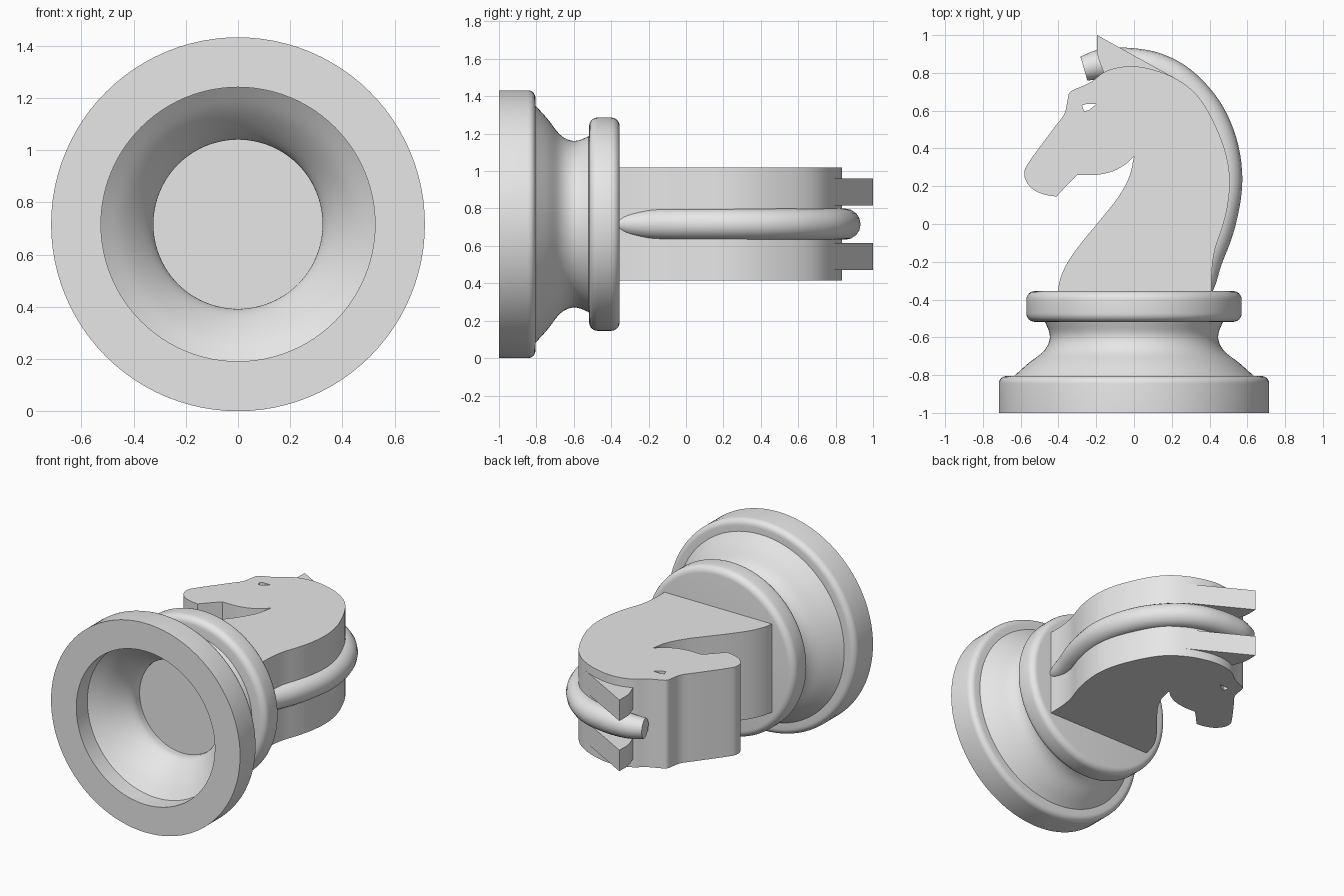
import bpy, bmesh
from math import radians, cos, sin, pi
from mathutils import Vector

AXIS_Z = 0.716      # the piece lies on its side, its axis running along y
HALF = 0.302        # half thickness of the head

if "Cube" in bpy.data.objects:
    bpy.data.objects.remove(bpy.data.objects["Cube"], do_unlink=True)

grey = bpy.data.materials.new("plain_grey")
grey.use_nodes = True
grey.diffuse_color = (0.8, 0.8, 0.8, 1)
grey.node_tree.nodes["Principled BSDF"].inputs["Base Color"].default_value = (0.8, 0.8, 0.8, 1)


def smooth_path(points, steps=4):
    """Catmull-Rom curve through the points."""
    p = [Vector(q) for q in points]
    p = [2 * p[0] - p[1]] + p + [2 * p[-1] - p[-2]]
    out = []
    for a, b, c, d in zip(p, p[1:], p[2:], p[3:]):
        for i in range(steps):
            t = i / steps
            out.append(0.5 * (2 * b + (c - a) * t + (2 * a - 5 * b + 4 * c - d) * t * t
                              + (3 * b - a - 3 * c + d) * t ** 3))
    return out + [p[-2]]


def arc(cx, cy, radius, start, end, steps=6):
    """Rounded corner for a lathe profile, angles in degrees."""
    angles = [radians(start + (end - start) * i / steps) for i in range(steps + 1)]
    return [Vector((cx + radius * cos(a), cy + radius * sin(a))) for a in angles]


def finish(obj):
    bpy.ops.object.select_all(action='DESELECT')
    obj.select_set(True)
    bpy.context.view_layer.objects.active = obj
    if obj.type == 'CURVE':
        bpy.ops.object.convert(target='MESH')
        obj = bpy.context.object
    obj.data.materials.clear()
    obj.data.materials.append(grey)
    bpy.ops.object.shade_smooth_by_angle(angle=radians(32))
    return obj


def mesh_object(name, bm):
    bmesh.ops.recalc_face_normals(bm, faces=bm.faces[:])
    mesh = bpy.data.meshes.new(name)
    bm.to_mesh(mesh)
    bm.free()
    obj = bpy.data.objects.new(name, mesh)
    bpy.context.collection.objects.link(obj)
    return finish(obj)


def lathe(name, profile, steps=96):
    bm = bmesh.new()
    verts = [bm.verts.new((p[0], p[1], AXIS_Z)) for p in profile]
    edges = [bm.edges.new(pair) for pair in zip(verts, verts[1:])]
    bmesh.ops.spin(bm, geom=verts + edges, cent=(0, 0, AXIS_Z), axis=(0, 1, 0),
                   angle=2 * pi, steps=steps, use_merge=True)
    bmesh.ops.remove_doubles(bm, verts=bm.verts[:], dist=0.0002)
    return mesh_object(name, bm)


def slab(name, loops, z0, z1):
    """Extrude an outline; further loops become holes."""
    bm = bmesh.new()
    edges = []
    for loop in loops:
        verts = [bm.verts.new((p[0], p[1], z0)) for p in loop]
        edges += [bm.edges.new(pair) for pair in zip(verts, verts[1:] + verts[:1])]
    bmesh.ops.triangle_fill(bm, edges=edges, use_beauty=True, use_dissolve=False)
    grown = bmesh.ops.extrude_face_region(bm, geom=bm.faces[:], use_keep_orig=True)
    moved = [g for g in grown["geom"] if isinstance(g, bmesh.types.BMVert)]
    bmesh.ops.translate(bm, verts=moved, vec=(0, 0, z1 - z0))
    return mesh_object(name, bm)


# Hollow turned base: inside wall, foot ring, flared neck, collar
inside = smooth_path([(0.325, -0.6), (0.328, -0.66), (0.37, -0.73),
                      (0.44, -0.81), (0.525, -0.88)])
flare = smooth_path([(0.635, -0.805), (0.56, -0.738), (0.485, -0.68),
                     (0.452, -0.63), (0.447, -0.58), (0.47, -0.52)])
lathe("base", [(0, -0.6)] + inside + [(0.525, -1), (0.716, -1)]
      + arc(0.676, -0.845, 0.04, 0, 90) + flare
      + arc(0.525, -0.473, 0.045, -90, 0) + arc(0.525, -0.4, 0.045, 0, 90)
      + [(0, -0.355)])

# Head and neck outline, one stroke between each pair of sharp corners
strokes = [
    [(-0.405, -0.37), (-0.39, -0.29), (-0.35, -0.2), (-0.275, -0.095), (-0.18, 0.02),
     (-0.085, 0.14), (-0.025, 0.25), (0, 0.36)],
    [(0, 0.36), (-0.04, 0.32), (-0.11, 0.28), (-0.2, 0.26), (-0.3, 0.26)],
    [(-0.3, 0.26), (-0.355, 0.205), (-0.41, 0.145)],
    [(-0.41, 0.145), (-0.47, 0.155), (-0.53, 0.18), (-0.57, 0.225), (-0.58, 0.275),
     (-0.555, 0.33), (-0.43, 0.5), (-0.37, 0.58), (-0.353, 0.65), (-0.345, 0.69),
     (-0.32, 0.71), (-0.23, 0.75), (-0.165, 0.8), (-0.1, 0.825), (-0.02, 0.835),
     (0.07, 0.825), (0.19, 0.785), (0.3, 0.715), (0.375, 0.625), (0.44, 0.5),
     (0.487, 0.37), (0.507, 0.24), (0.497, 0.105), (0.47, -0.01), (0.43, -0.13),
     (0.413, -0.24), (0.41, -0.37)],
]
outline = []
for stroke in strokes:
    outline += smooth_path(stroke)[:-1]
outline.append(Vector(strokes[-1][-1]))

# The eye is a slit running right through the head
eye = [(-0.275, 0.628), (-0.25, 0.636), (-0.2, 0.634), (-0.24, 0.602), (-0.265, 0.597)]
slab("head", [outline, eye], AXIS_Z - HALF, AXIS_Z + HALF)

# Pair of wedge ears
ear = smooth_path([(-0.195, 1), (-0.194, 0.9), (-0.16, 0.8)]) + [(-0.1, 0.77), (0.22, 0.77)]
for side, name in ((1, "ear_upper"), (-1, "ear_lower")):
    near, far = AXIS_Z + side * 0.1, AXIS_Z + side * 0.244
    slab(name, [ear], min(near, far), max(near, far))

# Rounded mane: x, y and radius along its path
mane_path = smooth_path([
    (0.38, -0.37, 0.035), (0.375, -0.31, 0.06), (0.388, -0.19, 0.08), (0.445, -0.03, 0.083),
    (0.483, 0.14, 0.083), (0.489, 0.28, 0.083), (0.463, 0.43, 0.083), (0.405, 0.57, 0.083),
    (0.325, 0.68, 0.083), (0.225, 0.77, 0.083), (0.11, 0.826, 0.083), (0, 0.847, 0.083),
    (-0.09, 0.85, 0.083), (-0.18, 0.845, 0.078), (-0.265, 0.822, 0.066)])
curve = bpy.data.curves.new("mane", 'CURVE')
curve.dimensions = '3D'
curve.bevel_depth = 1
curve.bevel_resolution = 6
curve.use_fill_caps = True
spline = curve.splines.new('POLY')
spline.points.add(len(mane_path) - 1)
for point, (x, y, radius) in zip(spline.points, mane_path):
    point.co = (x, y, AXIS_Z, 1)
    point.radius = radius
mane = bpy.data.objects.new("mane", curve)
bpy.context.collection.objects.link(mane)
finish(mane)
